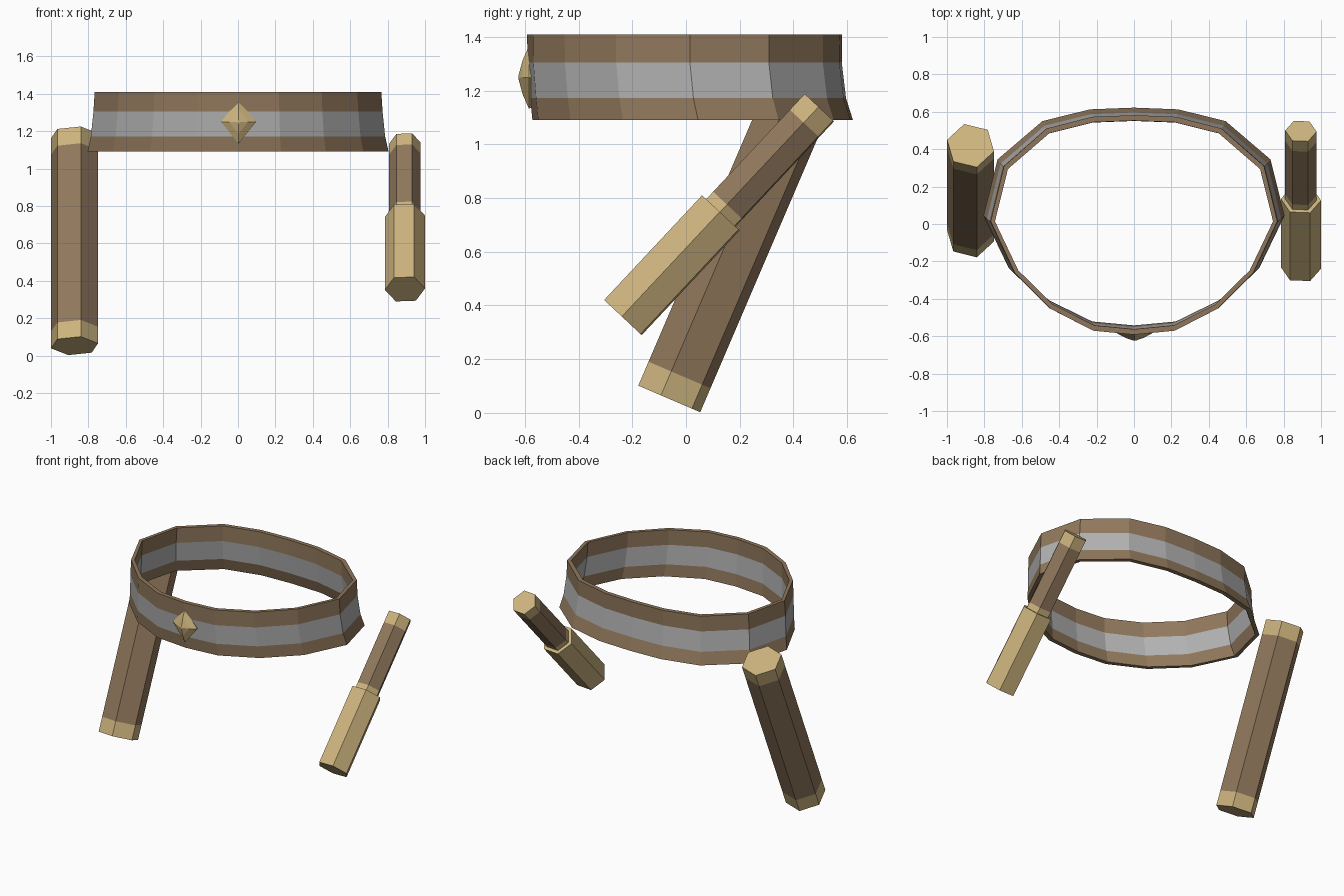
import bpy, bmesh
from math import sin, cos, radians
from mathutils import Vector

cube = bpy.data.objects.get("Cube")
if cube:
    bpy.data.objects.remove(cube, do_unlink=True)


def material(name, r, g, b):
    m = bpy.data.materials.new(name)
    m.use_nodes = True
    m.diffuse_color = (r, g, b, 1)
    m.node_tree.nodes["Principled BSDF"].inputs["Base Color"].default_value = (r, g, b, 1)
    return m


MATS = [material("brown leather", 0.28, 0.187, 0.107),
        material("grey metal", 0.44, 0.44, 0.44),
        material("pale gold", 0.61, 0.456, 0.21)]
BROWN, GREY, GOLD = range(3)


def loft(name, rings, bands, closed=False):
    """Join rings of points with coloured bands; cap the ends unless closed."""
    bm = bmesh.new()
    vs = [[bm.verts.new(p) for p in ring] for ring in rings]
    n = len(vs[0])
    for k, mat in enumerate(bands):
        a, b = vs[k], vs[(k + 1) % len(vs)]
        for i in range(n):
            j = (i + 1) % n
            bm.faces.new((a[i], a[j], b[j], b[i])).material_index = mat
    if not closed:
        bm.faces.new(vs[0][::-1]).material_index = bands[0]
        bm.faces.new(vs[-1]).material_index = bands[-1]
    bmesh.ops.recalc_face_normals(bm, faces=bm.faces)
    me = bpy.data.meshes.new(name)
    bm.to_mesh(me)
    bm.free()
    for m in MATS:
        me.materials.append(m)
    ob = bpy.data.objects.new(name, me)
    bpy.context.collection.objects.link(ob)
    return ob


# Belt: mirrored half outline, lofted up the outside and down the inside
half = [(0, -.572), (.23, -.55), (.47, -.43), (.67, -.235), (.805, .045),
        (.73, .345), (.49, .55), (.235, .613), (0, .622)]
outline = half + [(-x, y) for x, y in half[-2:0:-1]]
levels = [(1.09, 1, 1, 0), (1.172, .977, .985, -.017),
          (1.305, .96, .98, -.03), (1.41, .952, .983, -.03)]


def belt_ring(level, inset):
    z, sx, sy, dy = level
    return [(x * sx * (1 - .6 * inset), (y - .025) * sy * (1 - inset) + .025 + dy, z)
            for x, y in outline]


rings = [belt_ring(l, 0) for l in levels] + [belt_ring(l, .05) for l in levels[::-1]]
loft("belt", rings, [BROWN, GREY, BROWN, BROWN, BROWN, GREY, BROWN, BROWN], closed=True)


# Hexagonal rods leaning back
def rod(name, base, tilt, phase, stations, bands):
    t = radians(tilt)
    u, v, axis = Vector((1, 0, 0)), Vector((0, cos(t), -sin(t))), Vector((0, sin(t), cos(t)))
    angles = [radians(phase + 60 * i) for i in range(6)]
    loft(name, [[Vector(base) + axis * d + (u * cos(a) + v * sin(a)) * r for a in angles]
                for d, r in stations], bands)


rod("right_thick_rod", (-.874, -.0625, .052), 23.2, 45,
    [(0, .13), (.097, .13), (1.125, .13), (1.222, .13)], [GOLD, BROWN, GOLD])
rod("left_stepped_rod", (.8925, -.235, .355), 43.1, -3,
    [(0, .1075), (.534, .1075), (.534, .084), (.572, .084), (.99, .084), (1.071, .084)],
    [GOLD, GOLD, GOLD, BROWN, GOLD])

# Buckle gem: stacked diamonds tapering to the front
gem = [(-.57, .09, .112), (-.585, .094, .117), (-.608, .05, .065), (-.623, .008, .01)]
loft("buckle_gem",
     [[(.003 + w, y, 1.25), (.003, y, 1.25 + h), (.003 - w, y, 1.25), (.003, y, 1.25 - h)]
      for y, w, h in gem], [GOLD] * 3)
